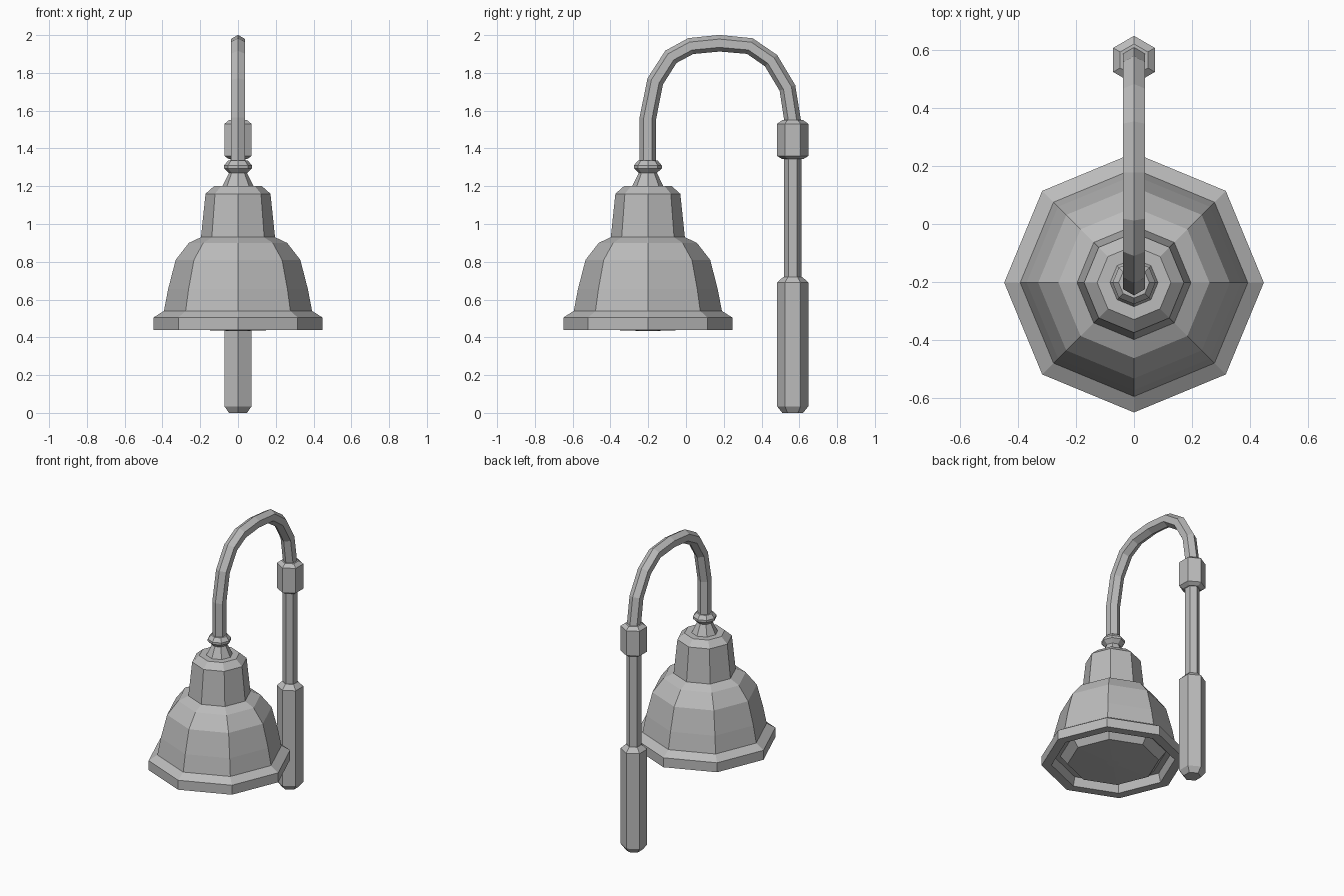
import bpy, bmesh, math
from mathutils import Vector

cube = bpy.data.objects.get("Cube")
if cube:
    bpy.data.objects.remove(cube, do_unlink=True)

grey = bpy.data.materials.new("plain grey")
grey.use_nodes = True
colour = (0.5, 0.5, 0.5, 1)
grey.diffuse_color = colour
grey.node_tree.nodes["Principled BSDF"].inputs["Base Color"].default_value = colour


def sweep(name, rings, sides):
    """Skin a list of (centre, direction, radius) rings into a closed flat-shaded part."""
    bm = bmesh.new()
    loops = []
    for centre, direction, radius in rings:
        across = Vector((1, 0, 0))
        forward = direction.normalized().cross(across)
        loop = []
        for i in range(sides):
            a = math.tau * i / sides
            offset = forward * math.cos(a) + across * math.sin(a)
            loop.append(bm.verts.new(centre + offset * radius))
        loops.append(loop)
    for low, high in zip(loops, loops[1:]):
        for i in range(sides):
            j = (i + 1) % sides
            bm.faces.new((low[i], low[j], high[j], high[i]))
    bm.faces.new(loops[0])
    bm.faces.new(loops[-1])
    bmesh.ops.recalc_face_normals(bm, faces=bm.faces)
    mesh = bpy.data.meshes.new(name)
    bm.to_mesh(mesh)
    bm.free()
    mesh.materials.append(grey)
    obj = bpy.data.objects.new(name, mesh)
    bpy.context.collection.objects.link(obj)
    return obj


def turned(name, y, profile, sides):
    """Upright turned part from (radius, height) pairs."""
    up = Vector((0, 0, 1))
    return sweep(name, [(Vector((0, y, z)), up, r) for r, z in profile], sides)


LAMP_Y, POST_Y = -0.202, 0.565

# Bell shade, from the recess under the rim up to the shoulder
turned("bell_shade", LAMP_Y, [
    (0.33, 0.50), (0.37, 0.50), (0.385, 0.44), (0.447, 0.44), (0.447, 0.505),
    (0.392, 0.54), (0.37, 0.655), (0.33, 0.81), (0.26, 0.90), (0.196, 0.93),
    (0.172, 1.16), (0.127, 1.20), (0.085, 1.20)], 8)

# Shallow lens in the opening
turned("lens", LAMP_Y, [(0.33, 0.51), (0.33, 0.50), (0.285, 0.442), (0.04, 0.434)], 8)

# Neck and knob joining shade and arm
turned("neck", LAMP_Y, [
    (0.085, 1.195), (0.048, 1.27), (0.074, 1.295), (0.074, 1.31), (0.053, 1.335)], 8)

# Post: foot, rod and collar
turned("post_foot", POST_Y, [(0.055, 0), (0.083, 0.035), (0.083, 0.69), (0.05, 0.72)], 6)
turned("post_rod", POST_Y, [(0.046, 0.70), (0.046, 1.37)], 6)
turned("post_collar", POST_Y, [
    (0.058, 1.345), (0.083, 1.36), (0.083, 1.53), (0.055, 1.55)], 6)

# Curved arm with mitred joints
path = [Vector((0, y, z)) for y, z in [
    (-0.202, 1.32), (-0.202, 1.56), (-0.163, 1.755), (-0.08, 1.885), (0.025, 1.942),
    (0.177, 1.957), (0.338, 1.942), (0.45, 1.865), (0.537, 1.72), (0.567, 1.53)]]
rings = []
for i, point in enumerate(path):
    before = (point - path[max(i - 1, 0)]).normalized()
    after = (path[min(i + 1, len(path) - 1)] - point).normalized()
    rings.append((point, before + after, 0.044))
sweep("curved_arm", rings, 6)
